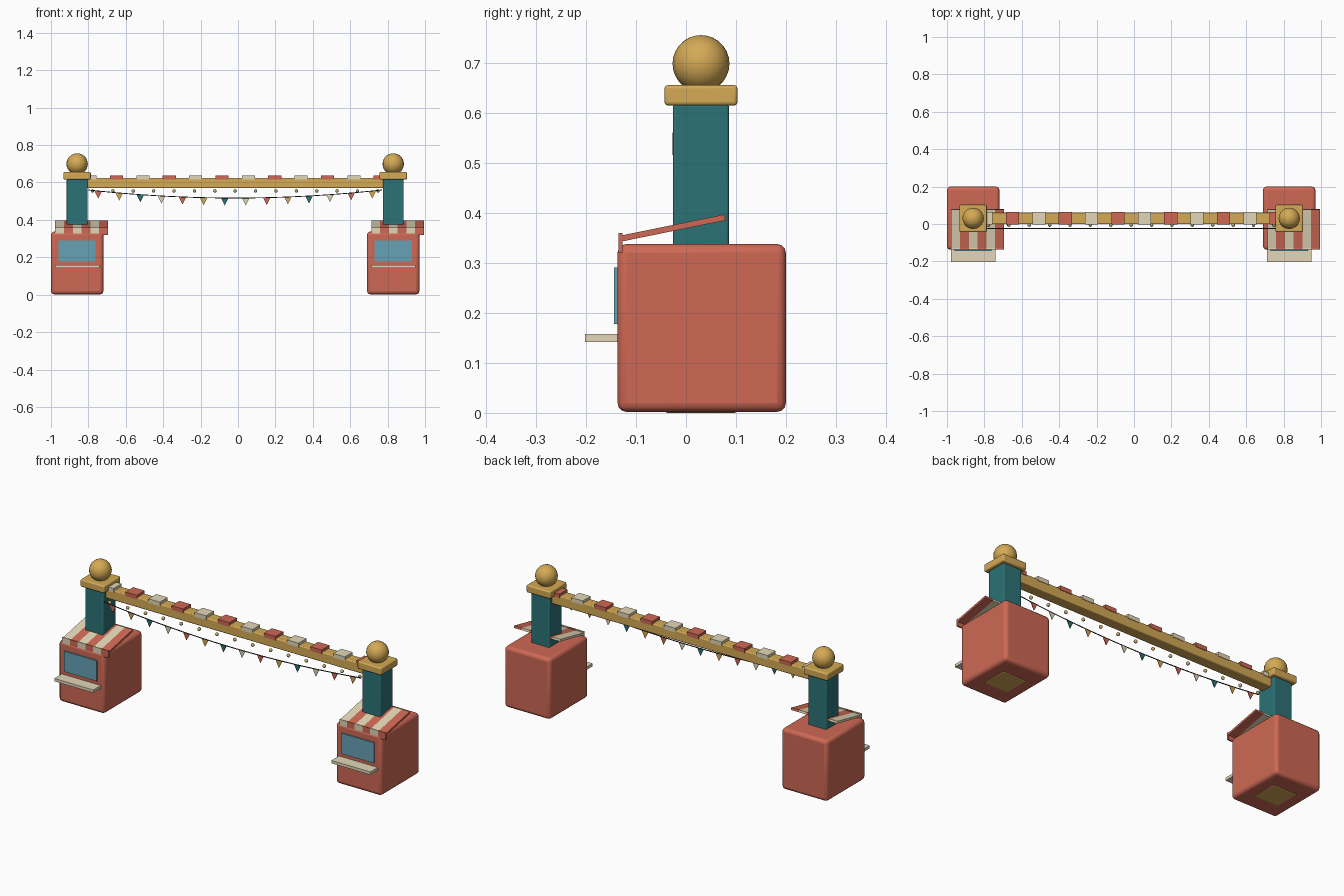
import bpy, math
from mathutils import Vector

if "Cube" in bpy.data.objects:
    bpy.data.objects.remove(bpy.data.objects["Cube"])

def mat(name, r, g, b):
    m = bpy.data.materials.new(name)
    m.diffuse_color = (r, g, b, 1)
    m.use_nodes = True
    m.node_tree.nodes["Principled BSDF"].inputs["Base Color"].default_value = m.diffuse_color
    return m

RED = mat("coral", 0.62, 0.14, 0.09)
CREAM = mat("cream", 0.76, 0.68, 0.48)
TEAL = mat("teal", 0.025, 0.17, 0.18)
GOLD = mat("gold", 0.66, 0.40, 0.09)
BLUE = mat("glass", 0.13, 0.36, 0.46)
DARK = mat("dark", 0.03, 0.03, 0.03)
BULB = mat("bulb", 0.60, 0.42, 0.16)

def finish(o, name, m, smooth=False):
    o.name = name
    o.data.materials.append(m)
    if smooth:
        bpy.ops.object.shade_smooth_by_angle(angle=math.radians(40))
    return o

def box(name, x, y, z, m, bevel=0, rx=0):
    """Box from (min, max) ranges on each axis, optional bevel and tilt."""
    c = [(a + b) / 2 for a, b in (x, y, z)]
    bpy.ops.mesh.primitive_cube_add(size=1, location=c)
    o = bpy.context.object
    o.scale = [b - a for a, b in (x, y, z)]
    bpy.ops.object.transform_apply(location=False, rotation=False, scale=True)
    o.rotation_euler.x = rx
    if bevel:
        b = o.modifiers.new("bevel", 'BEVEL')
        b.width, b.segments = bevel, 3
    return finish(o, name, m, bool(bevel))

def ball(name, loc, r, m, seg, rings):
    bpy.ops.mesh.primitive_uv_sphere_add(segments=seg, ring_count=rings, radius=r, location=loc)
    return finish(bpy.context.object, name, m, True)

def around(c, h):
    return (c - h, c + h)

PY = 0.03   # depth centre of pillars and beam
MID = -0.015  # centre of the span

# ticket booths with pillars
for side, cx in (("left", -0.86), ("right", 0.83)):
    n = lambda part: side + "_" + part
    box(n("booth"), around(cx, 0.14), (-0.137, 0.2), (0.002, 0.338), RED, 0.018)
    box(n("window"), around(cx, 0.099), (-0.144, -0.13), (0.178, 0.291), BLUE)
    box(n("counter"), around(cx, 0.119), (-0.202, -0.13), (0.142, 0.158), CREAM)
    box(n("pillar_base"), around(cx, 0.073), around(PY, 0.073), (0, 0.05), GOLD, 0.006)
    box(n("pillar"), around(cx, 0.056), around(PY, 0.056), (0.01, 0.618), TEAL, 0.006)
    box(n("pillar_cap"), around(cx, 0.073), around(PY, 0.073), (0.615, 0.656), GOLD, 0.007)
    ball(n("finial"), (cx, PY, 0.699), 0.057, GOLD, 20, 14)
    # striped awning with a hanging valance
    for i in range(6):
        x = cx - 0.094 + i * 0.047
        m = RED if i % 2 else CREAM
        box(n("awning_stripe"), around(x, 0.0235), around(-0.026, 0.106), around(0.37, 0.006),
            m, rx=math.radians(11.5))
        box(n("awning_valance"), around(x, 0.0235), (-0.135, -0.127), (0.32, 0.36), m)

# beam and the blocks on top
box("beam", (-0.82, 0.79), around(PY, 0.031), (0.57, 0.624), GOLD, 0.005)
for i in range(12):
    x = MID + (i - 5.5) * 0.141
    box("beam_block", around(x, 0.035), around(PY, 0.034), (0.615, 0.638), RED if i % 2 else CREAM)

# bulbs under the front edge of the beam
for i in range(15):
    ball("bulb", (MID + (i - 7) * 0.109, -0.006, 0.555), 0.0095, BULB, 10, 6)

# sagging garland rope
def rope_z(x):
    return 0.517 + 0.043 * ((x - MID) / 0.785) ** 2

cu = bpy.data.curves.new("garland_rope", 'CURVE')
cu.dimensions = '3D'
cu.bevel_depth, cu.bevel_resolution = 0.0025, 1
sp = cu.splines.new('POLY')
sp.points.add(28)
for i, p in enumerate(sp.points):
    x = MID + (i / 14 - 1) * 0.785
    p.co = (x, -0.0245, rope_z(x), 1)
cu.materials.append(DARK)
bpy.context.collection.objects.link(bpy.data.objects.new("garland_rope", cu))

# pennants
for i in range(14):
    x = MID + (i - 6.5) * 0.1127
    z = rope_z(x)
    tri = [(x - 0.02, z), (x + 0.02, z), (x, z - 0.04)]
    v = [(a, y, b) for y in (-0.026, -0.023) for a, b in tri]
    me = bpy.data.meshes.new("pennant")
    me.from_pydata(v, [], [(0, 2, 1), (3, 4, 5), (0, 1, 4, 3), (1, 2, 5, 4), (2, 0, 3, 5)])
    me.materials.append((RED, GOLD, TEAL, CREAM)[i % 4])
    me.validate()
    # orient faces outward
    import bmesh
    bm = bmesh.new()
    bm.from_mesh(me)
    bmesh.ops.recalc_face_normals(bm, faces=bm.faces)
    bm.to_mesh(me)
    bm.free()
    bpy.context.collection.objects.link(bpy.data.objects.new("pennant", me))
